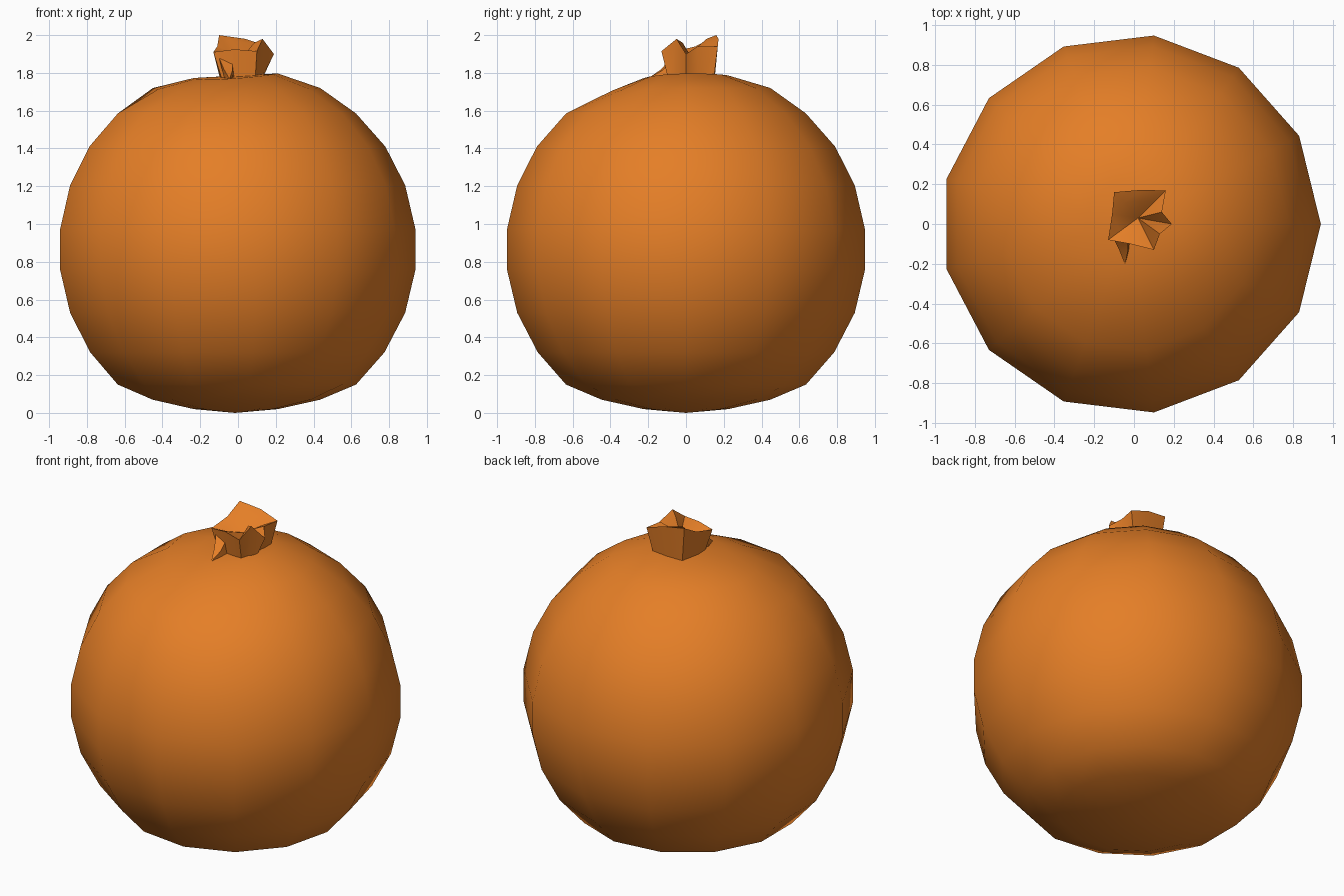
import bpy, bmesh, math
from mathutils import Vector

if "Cube" in bpy.data.objects:
    bpy.data.objects.remove(bpy.data.objects["Cube"])

orange = bpy.data.materials.new("orange rind")
orange.diffuse_color = (0.78, 0.21, 0.02, 1)
orange.use_nodes = True
orange.node_tree.nodes["Principled BSDF"].inputs["Base Color"].default_value = orange.diffuse_color


def finish(name, bm, angle):
    bmesh.ops.recalc_face_normals(bm, faces=bm.faces)
    me = bpy.data.meshes.new(name)
    bm.to_mesh(me)
    bm.free()
    me.materials.append(orange)
    ob = bpy.data.objects.new(name, me)
    bpy.context.collection.objects.link(ob)
    bpy.ops.object.select_all(action='DESELECT')
    ob.select_set(True)
    bpy.context.view_layer.objects.active = ob
    bpy.ops.object.shade_smooth_by_angle(angle=math.radians(angle))
    return ob


def bridge(bm, a, b):
    n = len(a)
    for i in range(n):
        j = (i + 1) % n
        bm.faces.new((a[i], a[j], b[j], b[i]))


def fan(bm, ring, co):
    tip = bm.verts.new(co)
    for i in range(len(ring)):
        bm.faces.new((ring[i], ring[(i + 1) % len(ring)], tip))


# Fruit body: 13-sided lathe, flattened at the bottom, slightly dented on top
N, CX = 13, -0.015
profile = [(0.225, 0.02), (0.45, 0.07), (0.64, 0.15), (0.79, 0.32), (0.90, 0.53),
           (0.955, 0.76), (0.955, 0.97), (0.90, 1.205), (0.795, 1.41),
           (0.64, 1.585), (0.45, 1.72), (0.225, 1.785)]
bm = bmesh.new()
rings = []
for k, (r, z) in enumerate(profile):
    ring = []
    for i in range(N):
        a = 2 * math.pi * i / N
        rr, zz = r, z
        if k >= 10:                       # front-left of the top sinks a little
            dent = max(0, math.cos(a - math.radians(255)))
            rr -= 0.06 * dent * (k == 10)
            zz += 0.012 * math.cos(a) * (k == 11) - 0.015 * dent
        ring.append(bm.verts.new((CX + rr * math.cos(a), rr * math.sin(a), zz)))
    rings.append(ring)
for a, b in zip(rings, rings[1:]):
    bridge(bm, a, b)
fan(bm, rings[0], (CX, 0, 0))
fan(bm, rings[-1], (0, 0, 1.785))
finish("fruit_body", bm, 60)

# Ragged hollow crown: narrow base, flared torn rim, sunken middle
rim = [(-0.13, -0.08, 1.91), (-0.02, -0.10, 1.925), (0.10, -0.13, 1.915),
       (0.13, -0.05, 1.98), (0.19, 0.0, 1.90), (0.14, 0.06, 1.94),
       (0.16, 0.168, 1.94), (0.04, 0.172, 1.98), (-0.10, 0.16, 2.0),
       (-0.11, 0.05, 1.94)]
base = [(-0.08, -0.07), (0.0, -0.08), (0.09, -0.09), (0.11, -0.05), (0.12, 0.0),
        (0.12, 0.06), (0.12, 0.145), (0.03, 0.15), (-0.07, 0.14), (-0.09, 0.04)]
bm = bmesh.new()
low = [bm.verts.new((x, y, 1.75)) for x, y in base]
high = [bm.verts.new(p) for p in rim]
inner = [bm.verts.new((0.02 + (x - 0.02) * 0.6, 0.03 + (y - 0.03) * 0.6, z - 0.02))
         for x, y, z in rim]
bridge(bm, low, high)
bridge(bm, high, inner)
fan(bm, inner, (0.02, 0.03, 1.88))
bm.faces.new(low)
finish("crown", bm, 35)

# Drooping sepal at the front left
bm = bmesh.new()
root = [bm.verts.new(p) for p in ((-0.10, -0.08, 1.88), (-0.07, -0.07, 1.77),
                                  (-0.02, -0.08, 1.77), (-0.03, -0.085, 1.85))]
mid = [bm.verts.new(p) for p in ((-0.075, -0.13, 1.82), (-0.07, -0.13, 1.76),
                                 (-0.025, -0.13, 1.76), (-0.03, -0.13, 1.81))]
bridge(bm, root, mid)
fan(bm, mid, (-0.045, -0.205, 1.768))
bm.faces.new(root)
finish("drooping_sepal", bm, 35)
